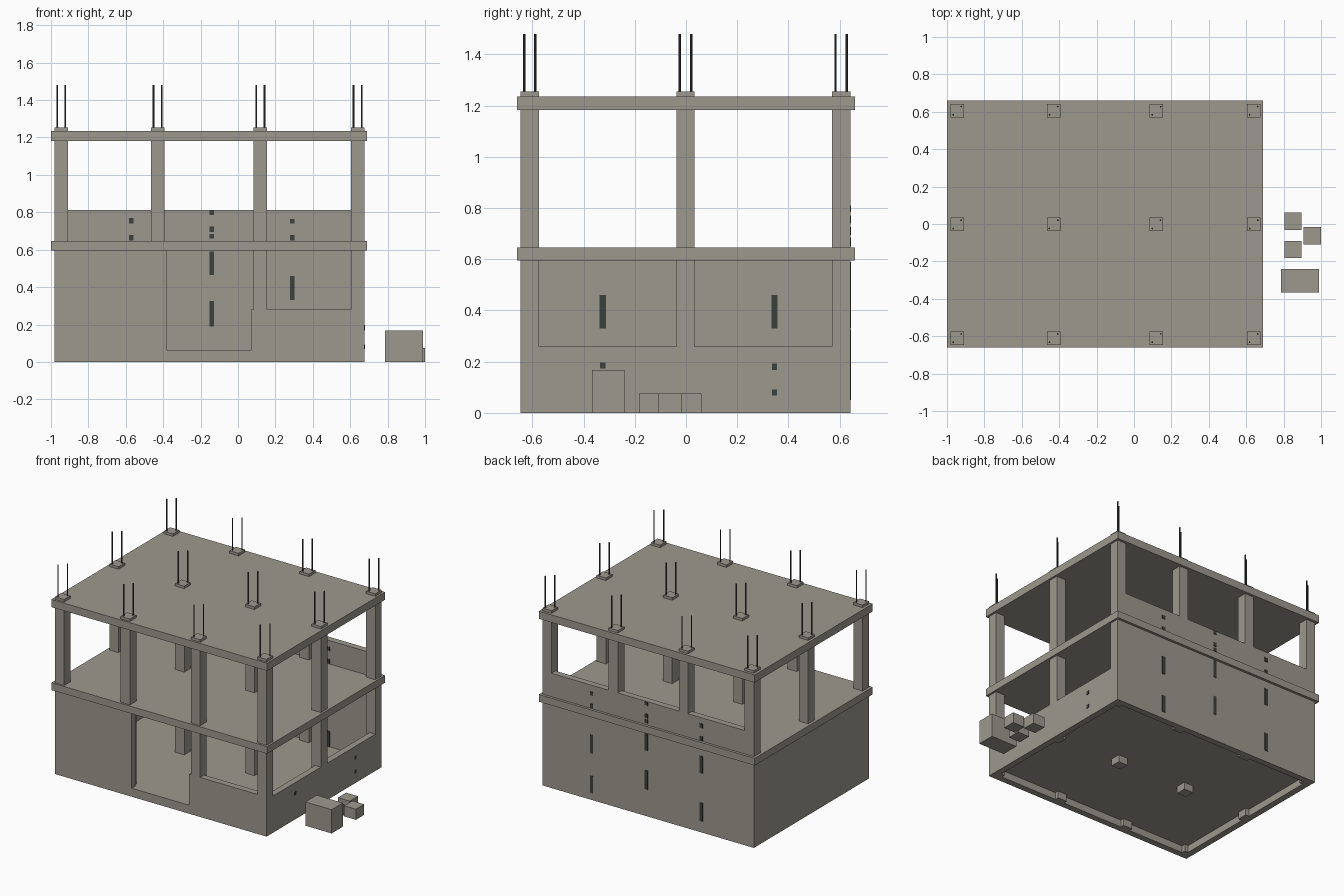
import bpy, bmesh
from mathutils import Matrix, Vector

if "Cube" in bpy.data.objects:
    bpy.data.objects.remove(bpy.data.objects["Cube"])


def material(name, rgb):
    m = bpy.data.materials.new(name)
    m.diffuse_color = (*rgb, 1)
    m.use_nodes = True
    m.node_tree.nodes["Principled BSDF"].inputs["Base Color"].default_value = m.diffuse_color
    return m


CONCRETE = material("warm grey concrete", (0.335, 0.318, 0.272))
STEEL = material("dark steel", (0.045, 0.052, 0.045))


def boxes(name, spans, mat):
    """One object from boxes given as (x0, x1, y0, y1, z0, z1)."""
    bm = bmesh.new()
    for x0, x1, y0, y1, z0, z1 in spans:
        c = Vector(((x0 + x1) / 2, (y0 + y1) / 2, (z0 + z1) / 2))
        s = Matrix.Diagonal((x1 - x0, y1 - y0, z1 - z0, 1))
        bmesh.ops.create_cube(bm, size=1, matrix=Matrix.Translation(c) @ s)
    me = bpy.data.meshes.new(name)
    bm.to_mesh(me)
    bm.free()
    me.materials.append(mat)
    ob = bpy.data.objects.new(name, me)
    bpy.context.collection.objects.link(ob)
    return ob


COL_X = [-0.945, -0.43, 0.12, 0.64]
COL_Y = [-0.61, -0.002, 0.606]
H = 0.036           # half column width
T = 0.045           # wall thickness
XL, XR = COL_X[0] - H, COL_X[-1] + H
YF, YB = COL_Y[0] - H, COL_Y[-1] + H
Z1 = 0.595          # underside of middle slab
BAY_X = [(a + H, b - H) for a, b in zip(COL_X, COL_X[1:])]
BAY_Y = [(a + H, b - H) for a, b in zip(COL_Y, COL_Y[1:])]

# Columns run from the ground to short stubs above the roof
for x in COL_X:
    for y in COL_Y:
        boxes("column", [(x - H, x + H, y - H, y + H, 0, 1.254)], CONCRETE)

# Starter bars: two on a diagonal of each column
bm = bmesh.new()
for x in COL_X:
    for y in COL_Y:
        for d in (-0.022, 0.022):
            bmesh.ops.create_cone(bm, cap_ends=True, segments=8, radius1=0.0045,
                                  radius2=0.0045, depth=0.24,
                                  matrix=Matrix.Translation((x + d, y + d, 1.36)))
me = bpy.data.meshes.new("starter_bars")
bm.to_mesh(me)
bm.free()
me.materials.append(STEEL)
bpy.context.collection.objects.link(bpy.data.objects.new("starter_bars", me))

# Slabs
boxes("middle_slab", [(-1, 0.69, -0.66, 0.66, Z1, 0.646)], CONCRETE)
boxes("roof_slab", [(-1, 0.69, -0.66, 0.66, 1.182, 1.236)], CONCRETE)
boxes("ground_floor", [(XL + 0.02, XR - 0.02, YF + 0.02, YB - 0.02, 0.05, 0.06)], CONCRETE)

# Front wall: solid bay, door bay with stepped jamb, window bay
(b1, b2, b3) = BAY_X
boxes("front_wall", [
    (*b1, YF, YF + T, 0, Z1),
    (b2[0], -0.38, YF, YF + T, 0, Z1),
    (-0.38, 0.07, YF, YF + T, 0, 0.06),
    (0.07, b2[1], YF, YF + T, 0, 0.28),
    (*b3, YF, YF + T, 0, 0.28)], CONCRETE)

# Back wall: solid below, parapet height above
boxes("back_wall", [(*b, YB - T, YB, 0, Z1) for b in BAY_X], CONCRETE)
boxes("back_upper_wall", [(*b, YB - T, YB, 0.646, 0.812) for b in BAY_X], CONCRETE)

# Left wall solid, right wall low under wide openings
boxes("left_wall", [(XL, XL + T, *b, 0, Z1) for b in BAY_Y], CONCRETE)
boxes("right_wall", [(XR - T, XR, *b, 0, 0.26) for b in BAY_Y], CONCRETE)

# Narrow dark steel slots showing on the walls
W, P = 0.012, 0.003
back_marks = {
    -0.14: [(0.19, 0.325), (0.465, 0.59), (0.66, 0.685), (0.695, 0.725), (0.785, 0.81)],
    0.29: [(0.05, 0.17), (0.33, 0.46), (0.65, 0.68), (0.74, 0.765)],
    -0.57: [(0.08, 0.21), (0.42, 0.54), (0.65, 0.68), (0.74, 0.77)]}
boxes("back_wall_slots", [(x - W, x + W, YB - T - P, YB + P, a, b)
                          for x, zs in back_marks.items() for a, b in zs], STEEL)
boxes("left_wall_slots", [(XL + T - P, XL + T + P, y - W, y + W, 0.33, 0.46)
                          for y in (-0.325, 0.345)], STEEL)
boxes("right_wall_slots", [(XR - P, XR + P, y - 0.01, y + 0.01, z - W, z + W)
                           for y, z in ((-0.325, 0.185), (0.345, 0.18), (0.345, 0.08))], STEEL)

# Loose blocks beside the building
boxes("large_block", [(0.785, 0.99, -0.367, -0.241, 0, 0.168)], CONCRETE)
for x, y in ((0.85, 0.015), (0.85, -0.137), (0.953, -0.063)):
    boxes("small_block", [(x - 0.046, x + 0.046, y - 0.046, y + 0.046, 0, 0.075)], CONCRETE)
